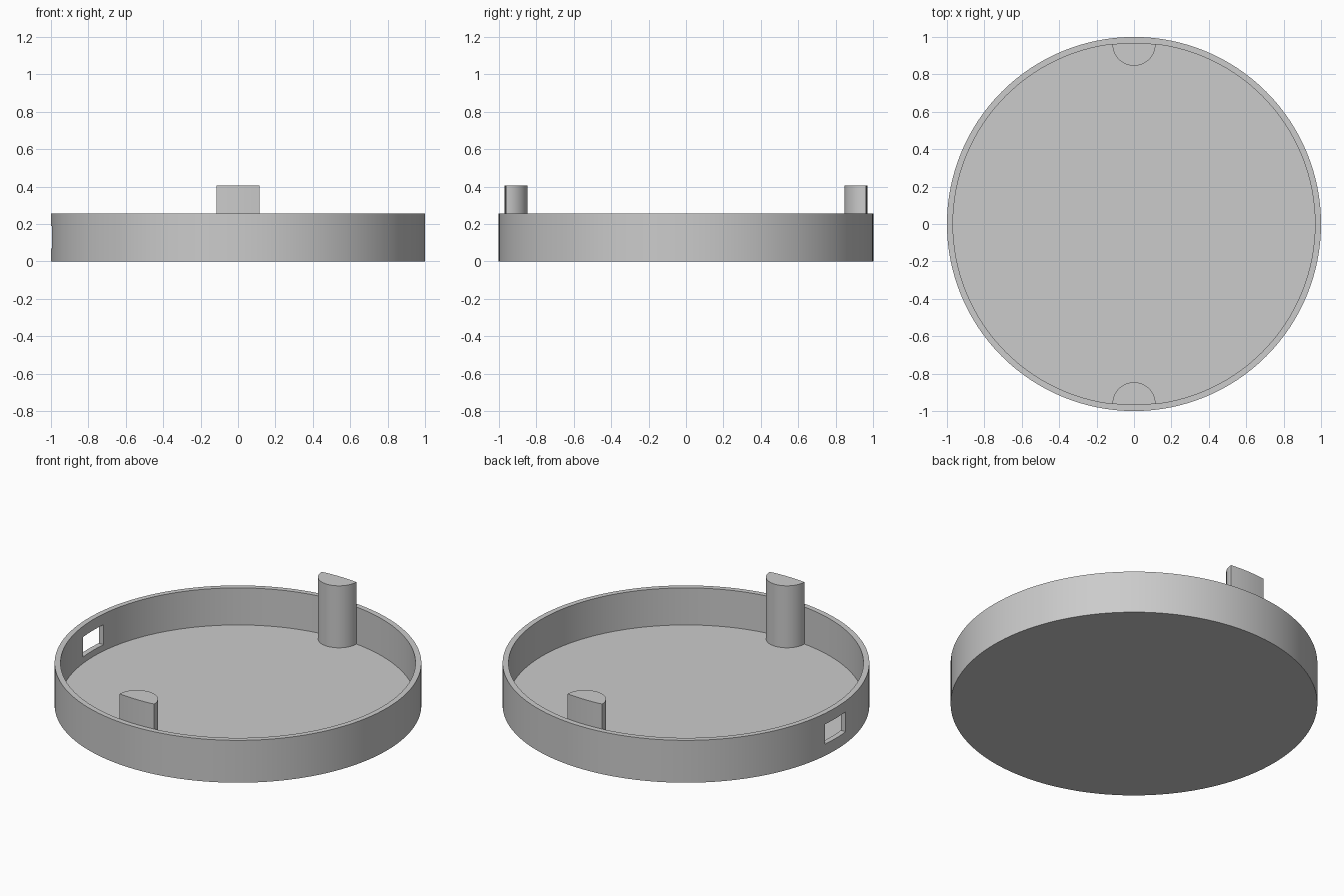
import bpy, bmesh, math
from mathutils import Matrix

RADIUS, INNER = 1.0, 0.968
HEIGHT, FLOOR = 0.255, 0.032
POST_R, POST_TOP = 0.115, 0.405
SEGMENTS = 128

cube = bpy.data.objects.get("Cube")
if cube:
    bpy.data.objects.remove(cube, do_unlink=True)

grey = bpy.data.materials.new("light_grey")
grey.use_nodes = True
colour = (0.6, 0.6, 0.6, 1)
grey.diffuse_color = colour
grey.node_tree.nodes["Principled BSDF"].inputs["Base Color"].default_value = colour


def add_object(name, bm):
    bmesh.ops.recalc_face_normals(bm, faces=bm.faces)
    mesh = bpy.data.meshes.new(name)
    bm.to_mesh(mesh)
    bm.free()
    mesh.materials.append(grey)
    obj = bpy.data.objects.new(name, mesh)
    bpy.context.collection.objects.link(obj)
    return obj


def activate(obj):
    bpy.ops.object.select_all(action='DESELECT')
    obj.select_set(True)
    bpy.context.view_layer.objects.active = obj


def disc(name, radius, z0, z1):
    bm = bmesh.new()
    bmesh.ops.create_cone(bm, cap_ends=True, segments=SEGMENTS, radius1=radius,
                          radius2=radius, depth=z1 - z0,
                          matrix=Matrix.Translation((0, 0, (z0 + z1) / 2)))
    return add_object(name, bm)


def cut(obj, cutter):
    cutter.hide_render = True
    activate(obj)
    mod = obj.modifiers.new("cut", 'BOOLEAN')
    mod.operation, mod.solver, mod.object = 'DIFFERENCE', 'EXACT', cutter
    bpy.ops.object.modifier_apply(modifier=mod.name)
    bpy.data.objects.remove(cutter, do_unlink=True)


def smooth(obj):
    activate(obj)
    bpy.ops.object.shade_smooth_by_angle(angle=math.radians(30))


# Round tray: solid disc, hollowed out, with a rectangular port in the right wall
tray = disc("tray", RADIUS, 0, HEIGHT)
cut(tray, disc("cavity_cutter", INNER, FLOOR, HEIGHT + 0.2))
bm = bmesh.new()
bmesh.ops.create_cube(bm, size=1, matrix=Matrix.Translation((-1, 0, 0.13))
                      @ Matrix.Diagonal((0.3, 0.195, 0.12, 1)))
cut(tray, add_object("port_cutter", bm))
smooth(tray)


# Half-round posts whose backs follow the inner wall
def post(name, side):
    y0 = math.sqrt(INNER ** 2 - POST_R ** 2)
    half_angle = math.asin(POST_R / INNER)
    profile = []
    for i in range(33):
        a = math.pi * i / 32
        profile.append((POST_R * math.cos(a), y0 - POST_R * math.sin(a)))
    for i in range(1, 8):
        a = half_angle * (i / 4 - 1)
        profile.append((INNER * math.sin(a), INNER * math.cos(a)))
    bm = bmesh.new()
    face = bm.faces.new([bm.verts.new((x, side * y, FLOOR - 0.01)) for x, y in profile])
    top = bmesh.ops.extrude_face_region(bm, geom=[face], use_keep_orig=True)["geom"]
    bmesh.ops.translate(bm, vec=(0, 0, POST_TOP - FLOOR + 0.01),
                        verts=[v for v in top if isinstance(v, bmesh.types.BMVert)])
    smooth(add_object(name, bm))


post("front_post", -1)
post("back_post", 1)
